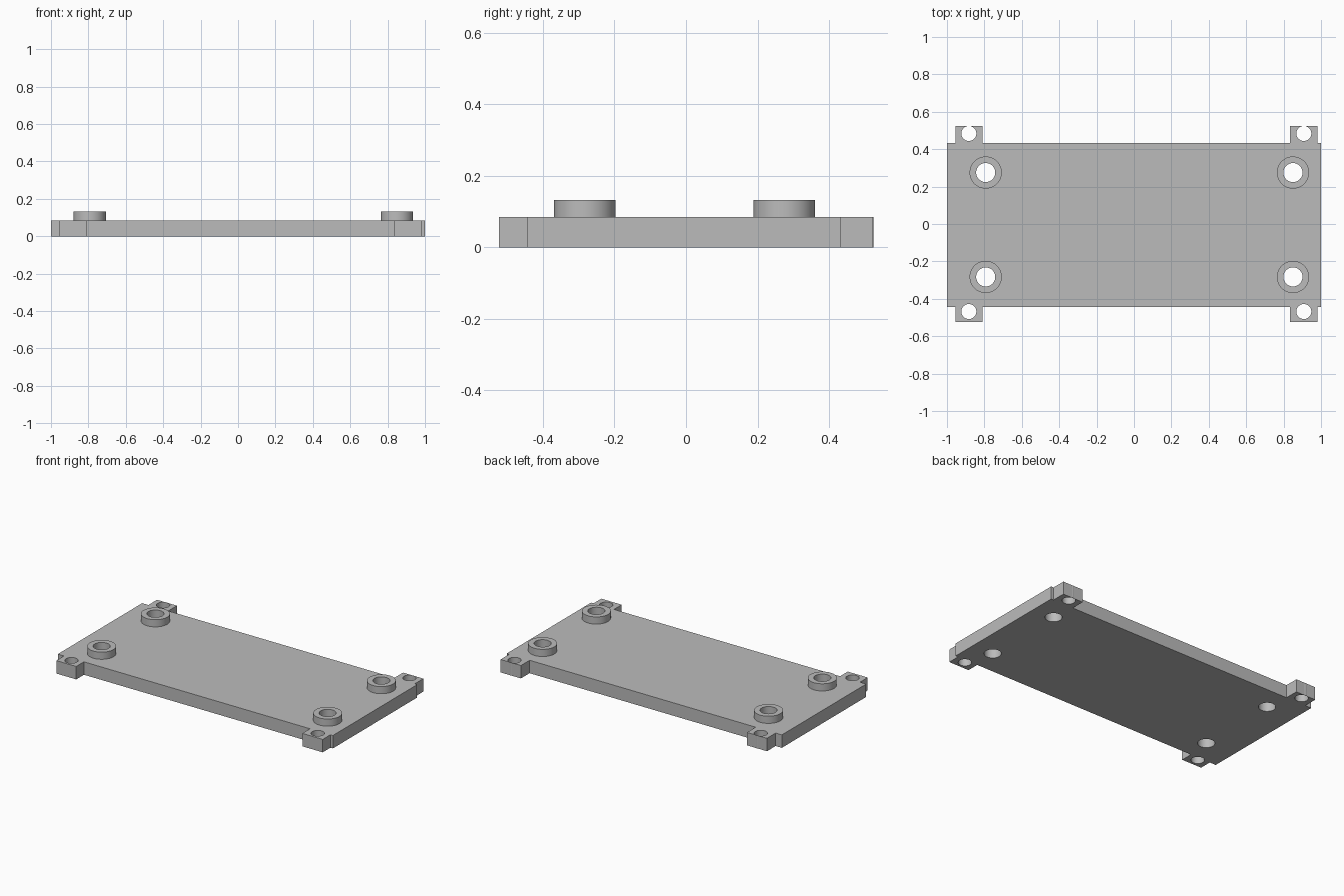
import bpy
import bmesh
import math

if "Cube" in bpy.data.objects:
    bpy.data.objects.remove(bpy.data.objects["Cube"])

grey = bpy.data.materials.new("plain_grey")
grey.use_nodes = True
COLOUR = (0.5, 0.5, 0.5, 1)
grey.diffuse_color = COLOUR
grey.node_tree.nodes["Principled BSDF"].inputs["Base Color"].default_value = COLOUR

PLATE_TOP, BOSS_TOP = 0.085, 0.132
PLATE_FRONT, PLATE_BACK, TAB_END = -0.443, 0.433, 0.523
TABS_X = [(-0.955, -0.81), (0.834, 0.982)]


def circle(x, y, radius, sides=48):
    angles = [2 * math.pi * i / sides for i in range(sides)]
    return [(x + radius * math.cos(a), y + radius * math.sin(a)) for a in angles]


def slab(name, loops, z0, z1):
    """Extrude an outline (first loop) with holes (other loops)."""
    bm = bmesh.new()
    edges = []
    for loop in loops:
        verts = [bm.verts.new((x, y, z0)) for x, y in loop]
        edges += [bm.edges.new((verts[i - 1], v)) for i, v in enumerate(verts)]
    bmesh.ops.triangle_fill(bm, edges=edges, use_beauty=True, use_dissolve=False)
    raised = bmesh.ops.extrude_face_region(bm, geom=bm.faces[:], use_keep_orig=True)
    top = [g for g in raised["geom"] if isinstance(g, bmesh.types.BMVert)]
    bmesh.ops.translate(bm, verts=top, vec=(0, 0, z1 - z0))
    bmesh.ops.recalc_face_normals(bm, faces=bm.faces[:])
    mesh = bpy.data.meshes.new(name)
    bm.to_mesh(mesh)
    bm.free()
    mesh.materials.append(grey)
    obj = bpy.data.objects.new(name, mesh)
    bpy.context.collection.objects.link(obj)
    bpy.ops.object.select_all(action="DESELECT")
    obj.select_set(True)
    bpy.context.view_layer.objects.active = obj
    bpy.ops.object.shade_smooth_by_angle(angle=math.radians(30))
    return obj


# Plate outline with a tab near each corner
def edge_with_tabs(y_plate, y_tab):
    points = [(-1, y_plate)]
    for x0, x1 in TABS_X:
        points += [(x0, y_plate), (x0, y_tab), (x1, y_tab), (x1, y_plate)]
    return points + [(1, y_plate)]


outline = edge_with_tabs(PLATE_FRONT, -TAB_END)
outline += reversed(edge_with_tabs(PLATE_BACK, TAB_END))

# Screw holes in the tabs and through the bosses
tab_holes = [circle(x, y, 0.04) for x in (-0.883, 0.908) for y in (-0.468, 0.484)]
bosses = {
    f"{depth}_{side}_boss": (x, y)
    for side, x in (("right", -0.793), ("left", 0.85))
    for depth, y in (("front", -0.283), ("back", 0.275))
}
boss_holes = [circle(x, y, 0.051) for x, y in bosses.values()]
slab("base_plate", [outline] + tab_holes + boss_holes, 0, PLATE_TOP)

# Raised rings around the larger holes
for name, (x, y) in bosses.items():
    slab(name, [circle(x, y, 0.086), circle(x, y, 0.051)], PLATE_TOP, BOSS_TOP)
